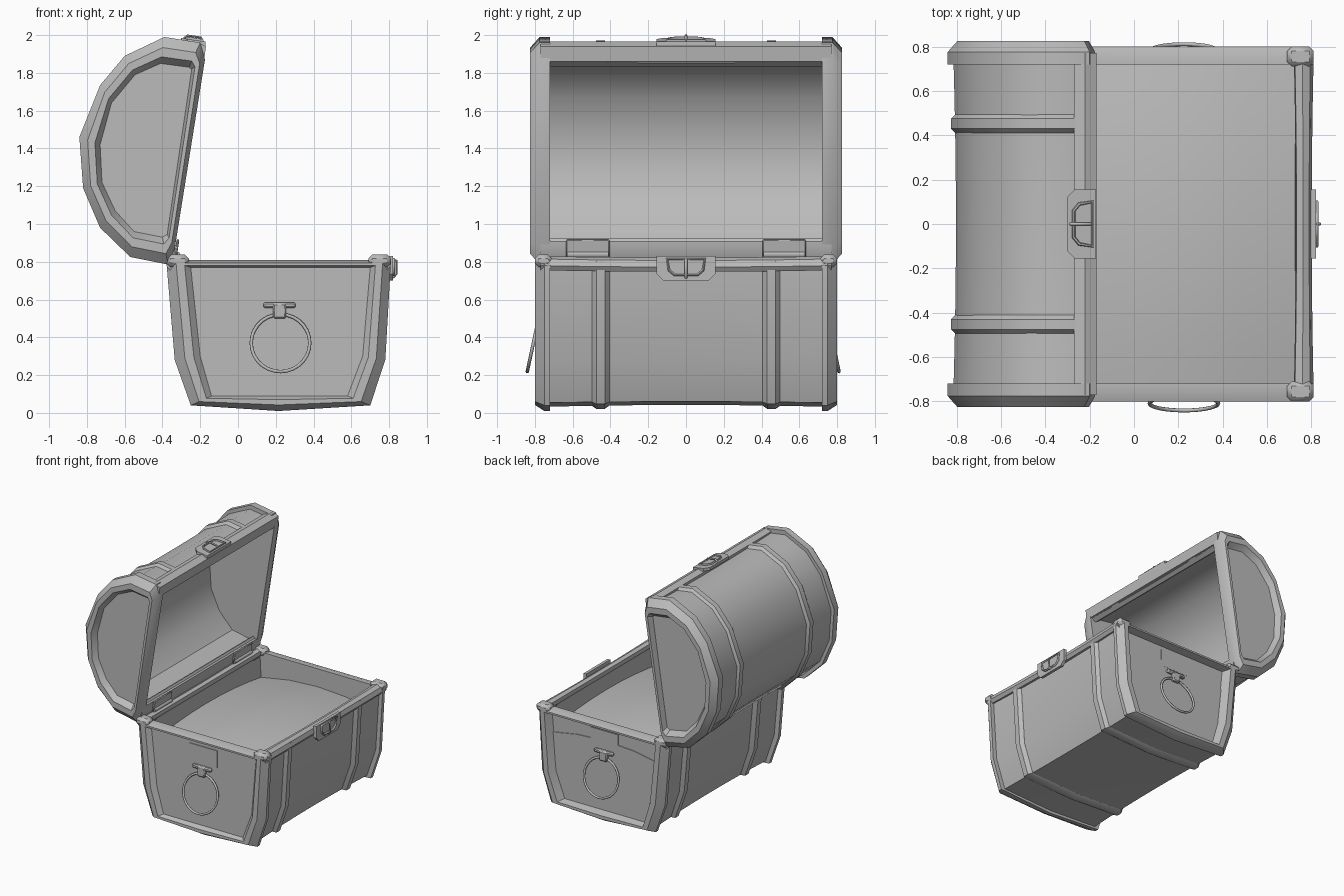
import bpy, bmesh, math
from mathutils import Vector

if "Cube" in bpy.data.objects:
    bpy.data.objects.remove(bpy.data.objects["Cube"], do_unlink=True)

grey = bpy.data.materials.new("plain grey")
grey.use_nodes = True
grey.diffuse_color = (.5, .5, .5, 1)
grey.node_tree.nodes["Principled BSDF"].inputs["Base Color"].default_value = (.5, .5, .5, 1)

MID = .215  # x of the middle of the lower box


def finish(obj, name, angle=35):
    obj.name = name
    obj.data.materials.append(grey)
    bpy.ops.object.select_all(action="DESELECT")
    obj.select_set(True)
    bpy.context.view_layer.objects.active = obj
    bpy.ops.object.shade_smooth_by_angle(angle=math.radians(angle))
    return obj


def loft(name, rings):
    """Skin a row of equal xz outlines, each given as (outline, y)."""
    bm = bmesh.new()
    rows = [[bm.verts.new((x, y, z)) for x, z in outline] for outline, y in rings]
    for a, b in zip(rows, rows[1:]):
        for i in range(len(a)):
            j = (i + 1) % len(a)
            bm.faces.new((a[i], a[j], b[j], b[i]))
    bm.faces.new(rows[0])
    bm.faces.new(rows[-1])
    bmesh.ops.recalc_face_normals(bm, faces=bm.faces)
    mesh = bpy.data.meshes.new(name)
    bm.to_mesh(mesh)
    bm.free()
    obj = bpy.data.objects.new(name, mesh)
    bpy.context.collection.objects.link(obj)
    return finish(obj, name)


def blend(a, b, t):
    return [tuple(Vector(p).lerp(Vector(q), t)) for p, q in zip(a, b)]


def box(name, centre, size, bevel=0, tilt=0):
    bpy.ops.mesh.primitive_cube_add(size=1, location=centre, rotation=(0, tilt, 0))
    obj = bpy.context.object
    obj.scale = size
    bpy.ops.object.transform_apply(location=False, rotation=False)
    if bevel:
        mod = obj.modifiers.new("edges", "BEVEL")
        mod.width = bevel
    return finish(obj, name)


def rod(name, points, radius, cyclic=False):
    curve = bpy.data.curves.new(name, "CURVE")
    curve.dimensions = "3D"
    curve.bevel_depth = radius
    curve.bevel_resolution = 1
    curve.use_fill_caps = True
    line = curve.splines.new("POLY")
    line.points.add(len(points) - 1)
    for point, co in zip(line.points, points):
        point.co = (*co, 1)
    line.use_cyclic_u = cyclic
    obj = bpy.data.objects.new(name, curve)
    bpy.context.collection.objects.link(obj)
    bpy.ops.object.select_all(action="DESELECT")
    obj.select_set(True)
    bpy.context.view_layer.objects.active = obj
    bpy.ops.object.convert(target="MESH")
    return finish(bpy.context.object, name, 60)


# Outlines: outer edge of the end frame and edge of its recessed panel
box_out = [(-.38, .81), (-.335, .28), (-.25, .04), (MID, .01), (.70, .04), (.78, .28), (.81, .81)]
box_in = [(-.25, .77), (-.20, .30), (-.14, .09), (MID, .09), (.58, .09), (.66, .30), (.70, .77)]
lid_out = [(-.335, .87), (-.37, .785), (-.57, .825), (-.73, .98), (-.82, 1.19), (-.84, 1.46),
           (-.73, 1.735), (-.6, 1.89), (-.39, 1.99), (-.2, 1.96), (-.175, 1.87)]
lid_in = [(-.375, .945), (-.40, .93), (-.55, .96), (-.65, 1.07), (-.72, 1.22), (-.73, 1.42),
          (-.67, 1.64), (-.545, 1.79), (-.41, 1.85), (-.26, 1.83), (-.245, 1.82)]


# Lower box: walls and a gently domed inside floor
def box_section(v):
    outer = blend(box_out, box_in, .4 - .12 * v * v)
    floor = [(MID + .51 * u, .6 + .06 * (2 - u * u - v * v)) for u in (1, .5, 0, -.5, -1)]
    return outer + [(.735, .80)] + floor + [(-.305, .80)]


steps = [i / 4 for i in range(-4, 5)]
loft("box_shell", [(box_section(v), .74 * v) for v in steps])


# Lid: hollow curved shell, slightly waisted in the middle
def lid_section(v):
    return blend(lid_out, lid_in, .34 - .1 * v * v) + blend(lid_out, lid_in, .72)[::-1]


loft("lid_shell", [(lid_section(v), .74 * v) for v in steps])


# End frames with recessed panels, and raised straps
def end_cap(name, out, inn, s, reach, panel):
    rows = [(0, .72), (0, reach - .05), (.4, reach), (.75, reach), (1, panel)]
    loft(name, [(blend(out, inn, t), s * y) for t, y in rows])


def strap(name, out, inn, s):
    rows = [(.36, .405), (.14, .43), (.14, .475), (.36, .50)]
    inside = blend(out, inn, .5)[::-1]
    loft(name, [(blend(out, inn, t) + inside, s * y) for t, y in rows])


for s, side in ((-1, "front"), (1, "back")):
    panel = .75 - .015 * s
    end_cap(side + "_box_end", box_out, box_in, s, .80, panel)
    end_cap(side + "_lid_end", lid_out, lid_in, s, .825, .78)
    strap(side + "_box_strap", box_out, box_in, s)
    strap(side + "_lid_strap", lid_out, lid_in, s)

    # Ring handle with its mount and back plate
    box(side + "_handle_plate", (.225, s * panel, .67), (.25, .012, .14))
    box(side + "_handle_bar", (.22, s * (panel + .012), .57), (.17, .03, .03), .008)
    box(side + "_handle_tab", (.22, s * (panel + .015), .54), (.07, .035, .08), .008)
    bpy.ops.mesh.primitive_torus_add(
        major_segments=28, minor_segments=8, major_radius=.155, minor_radius=.009,
        location=(.225, s * (panel + .043), .37), rotation=(math.pi / 2 + .21 * s, 0, 0))
    finish(bpy.context.object, side + "_handle_ring", 60)

    # Corner caps and hinges
    for x, end in ((.75, "left"), (2 * MID - .75, "right")):
        box(f"{side}_{end}_corner_cap", (x, s * .755, .805), (.12, .09, .065), .02)
    box(side + "_hinge", (-.325, s * .52, .87), (.015, .23, .10), .005, .15)
    rod(side + "_hinge_pin", [(-.32, s * .41, .84), (-.32, s * .63, .84)], .014)

# Rounded rims along the long sides of the box
rim = [(.72, .79), (.725, .82), (.76, .83), (.795, .815), (.81, .78), (.79, .755), (.74, .76)]
slim = [(.765 + (x - .765) * .8, z - .008) for x, z in rim]
for name, flip in (("left_box_rim", False), ("right_box_rim", True)):
    rows = []
    for v in steps:
        outline = blend(slim, rim, v * v)
        if flip:
            outline = [(2 * MID - x, z) for x, z in outline]
        rows.append((outline, .77 * v))
    loft(name, rows)

# Rims along the opening of the lid
top_rim = [(-.17, 1.94), (-.18, 1.86), (-.25, 1.85), (-.27, 1.95), (-.22, 1.965)]
low_rim = [(-.33, .91), (-.335, .85), (-.36, .80), (-.42, .81), (-.40, .90)]
for name, outline in (("lid_top_rim", top_rim), ("lid_low_rim", low_rim)):
    loft(name, [(outline, -.77), (outline, .77)])


# Clasps: chamfered plate, loop and pin
def clasp(name, place):
    """place maps (across y, along plate, out of plate) to a point."""
    plate = [(-.155, .065), (.155, .065), (.155, -.03), (.12, -.065), (-.12, -.065), (-.155, -.03)]
    bm = bmesh.new()
    low, high = [[bm.verts.new(place(a, b, h)) for a, b in plate] for h in (-.012, .012)]
    bm.faces.new(low)
    bm.faces.new(high)
    for i in range(len(plate)):
        j = (i + 1) % len(plate)
        bm.faces.new((low[i], low[j], high[j], high[i]))
    bmesh.ops.recalc_face_normals(bm, faces=bm.faces)
    mesh = bpy.data.meshes.new(name)
    bm.to_mesh(mesh)
    bm.free()
    obj = bpy.data.objects.new(name, mesh)
    bpy.context.collection.objects.link(obj)
    finish(obj, name + "_plate")
    loop = [(-.1, .05), (.1, .05), (.09, -.01), (.06, -.035), (-.06, -.035), (-.09, -.01)]
    rod(name + "_loop", [place(a, b, .016) for a, b in loop], .008, True)
    pin = [(.05, .012), (.04, .03), (-.03, .03), (-.05, .012)]
    rod(name + "_pin", [place(0, b, h) for b, h in pin], .007)


clasp("box_clasp", lambda a, b, h: (.808 + h, a, .765 + b))
clasp("lid_clasp", lambda a, b, h: (-.237 + b, a, 1.963 - .15 * b + h))
